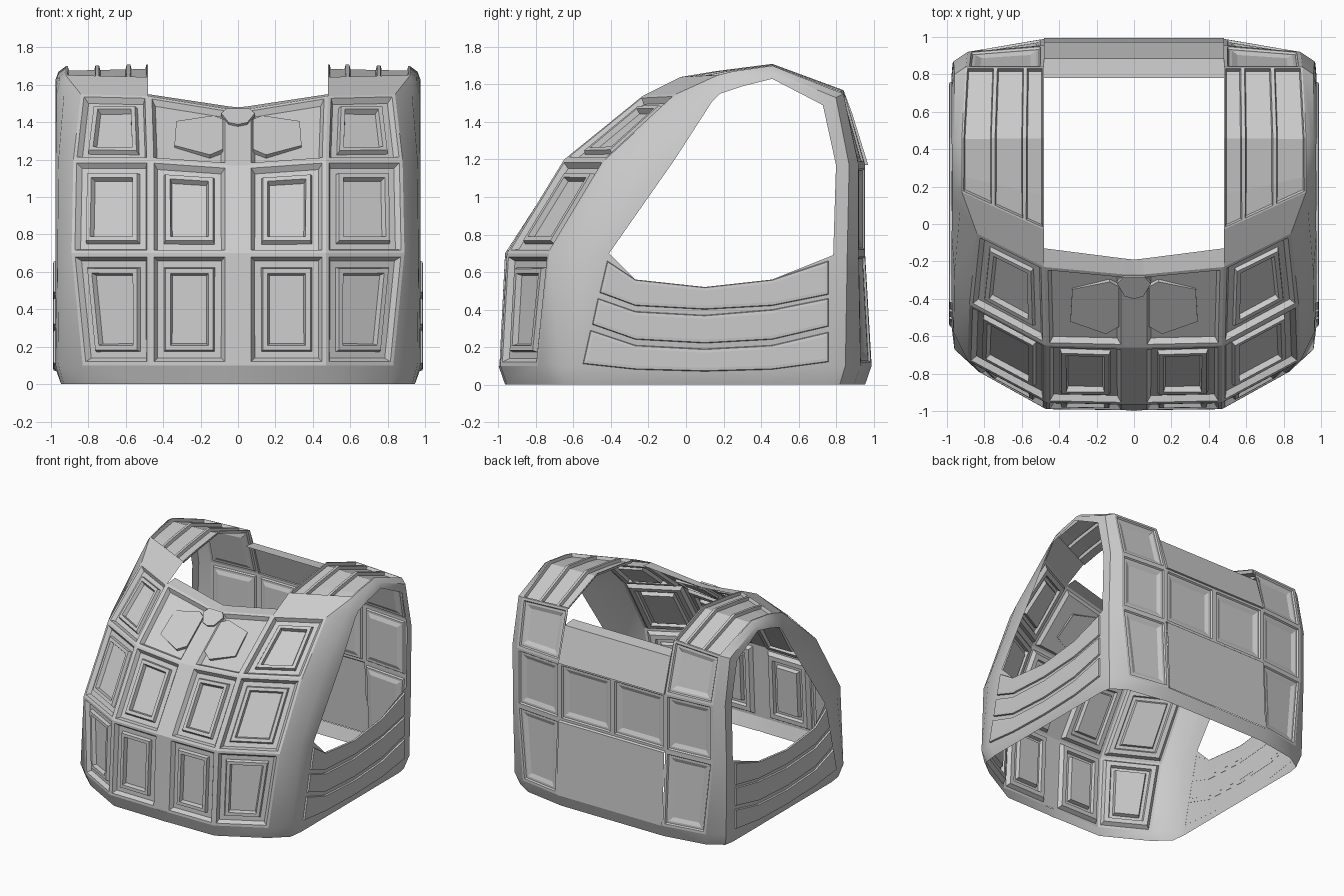
import bpy, bmesh
from mathutils import Vector as V

if "Cube" in bpy.data.objects:
    bpy.data.objects.remove(bpy.data.objects["Cube"])

CENTRE = V((0, 0.05, 0.7))


def vs(pts):
    return [V(p) for p in pts]


def finish(bm, name, smooth=None):
    """Turn a half mesh into a mirrored object."""
    me = bpy.data.meshes.new(name)
    bmesh.ops.remove_doubles(bm, verts=bm.verts, dist=0.0005)
    bm.to_mesh(me)
    bm.free()
    ob = bpy.data.objects.new(name, me)
    bpy.context.collection.objects.link(ob)
    m = ob.modifiers.new("mirror", 'MIRROR')
    m.use_clip = True
    if smooth:
        bpy.ops.object.select_all(action='DESELECT')
        ob.select_set(True)
        bpy.context.view_layer.objects.active = ob
        bpy.ops.object.shade_smooth_by_angle(angle=smooth)
    return ob


def loft(bm, *rows):
    """Quads between polylines of equal length, facing away from the centre."""
    for a, b in zip(rows, rows[1:]):
        for i in range(len(a) - 1):
            q = vs([a[i], a[i + 1], b[i + 1], b[i]])
            n = (q[2] - q[0]).cross(q[3] - q[1])
            if n.dot(sum(q, V()) / 4 - CENTRE) < 0:
                q.reverse()
            bm.faces.new([bm.verts.new(p) for p in q])


def panel(bm, L, R, steps):
    """Strip between two rails with nested (inset, height) rings."""
    L, R = vs(L), vs(R)
    n = len(L)

    def normal(i):
        j, k = max(i - 1, 0), min(i + 1, n - 1)
        return (R[i] - L[i]).cross(L[k] + R[k] - L[j] - R[j]).normalized()

    mid = sum(L + R, V()) / (2 * n)
    if sum((normal(i) for i in range(n)), V()).dot(mid - CENTRE) < 0:
        L, R = R, L
    prev = None
    for d, h in steps:
        sides = []
        for P, Q in ((L, R), (R, L)):
            side = []
            for i in range(n):
                p = P[i] + (Q[i] - P[i]).normalized() * d + normal(i) * h
                if i == 0:
                    p += (P[1] - P[0]).normalized() * d
                if i == n - 1:
                    p += (P[-2] - P[-1]).normalized() * d
                side.append(bm.verts.new(p))
            sides.append(side)
        ring = sides[0] + sides[1][::-1]
        if prev:
            for k in range(2 * n):
                j = (k + 1) % (2 * n)
                bm.faces.new((prev[k], ring[k], ring[j], prev[j]))
        prev = ring
    l, r = sides
    for i in range(n - 1):
        bm.faces.new((l[i], r[i], r[i + 1], l[i + 1]))


def lerp(A, B, t):
    return [V(a).lerp(V(b), t) for a, b in zip(A, B)]


# Rails running up the front, over the shoulder and down the back
front_mid = [(.05, -.995, .1), (.05, -.965, .7), (.05, -.66, 1.17), (.05, -.27, 1.47)]
front_in = [(.47, -.99, .1), (.47, -.955, .7), (.47, -.65, 1.2), (.48, -.23, 1.54)]
front_out = [(.83, -.79, .1), (.89, -.73, .7), (.88, -.43, 1.2), (.84, -.05, 1.55)]
strap_in = [(.48, -.03, 1.64), (.48, .15, 1.67), (.48, .46, 1.71), (.48, .84, 1.57)]
strap_out = [(.92, .17, 1.65), (.92, .25, 1.67), (.92, .46, 1.70), (.9, .84, 1.55)]
back_in = [strap_in[-1], (.48, .955, 1.17), (.48, .955, .7), (.48, .99, .1)]
back_out = [strap_out[-1], (.89, .92, 1.17), (.89, .92, .7), (.83, .93, .1)]
corner = [(.96, -.67, .1), (.965, -.58, .7), (.96, -.26, 1.2), (.93, .08, 1.56),
          (.955, .2, 1.61), (.957, .3, 1.64), (.96, .46, 1.67), (.96, .8, 1.53),
          (.965, .87, 1.17), (.97, .86, .7), (.96, .85, .1)]
arm_hole = [(.975, -.55, .1), (.975, -.41, .7), (.975, -.06, 1.2), (.97, .14, 1.51),
            (.97, .18, 1.55), (.972, .3, 1.59), (.975, .46, 1.63), (.975, .73, 1.49),
            (.975, .8, 1.17), (.975, .785, .69), (.975, .77, .1)]

# Rounded shell: arm surround, sides, hem
bm = bmesh.new()
edge = front_out + strap_out + back_out[1:]
loft(bm, edge, corner, arm_hole)
low = [arm_hole[0], (.975, -.27, .08), (.975, .1, .08), (.975, .46, .08), arm_hole[-1]]
high = [arm_hole[1], (.975, -.27, .56), (.975, .1, .52), (.975, .46, .56), arm_hole[-2]]
loft(bm, low, high)
hem = ([(0, -1, .1), front_mid[0], front_in[0], front_out[0], corner[0]] + low
       + [corner[-1], back_out[-1], back_in[-1], (0, .99, .1)])
loft(bm, hem, [(x * .97, y * .965, 0) for x, y, z in hem])
finish(bm, "shell", 0.7)

# Neck rims and the strip ahead of the shoulder straps
bm = bmesh.new()
loft(bm, [(0, -.275, 1.465), front_mid[3], front_in[3]],
     [(0, -.19, 1.48), (.05, -.185, 1.485), (.48, -.13, 1.55)])
loft(bm, [front_in[3], front_out[3]], [strap_in[0], strap_out[0]])
loft(bm, [(0, .885, 1.45), (.48, .885, 1.45)], [(0, .78, 1.46), (.48, .78, 1.46)])
finish(bm, "neck_rim")

# Front: stepped cells with a flat centre bar
FRAME = [(0, 0), (.02, 0), (.04, -.03), (.075, -.03), (.083, -.005), (.108, -.005), (.118, -.035)]
bm = bmesh.new()
for L, R in ((front_mid, front_in), (front_in, front_out)):
    for r in range(3):
        chest = r == 2 and L is front_mid
        panel(bm, L[r:r + 2], R[r:r + 2], FRAME[:3] if chest else FRAME)
loft(bm, [(0, y, z) for x, y, z in front_mid], front_mid)
finish(bm, "front_panels")

# Chest wings and centre knob, laid on the sloping upper front
bm = bmesh.new()


def plate(outline, base, top):
    n = V((0, -.66, .75))
    pts = [V((x, -.645 + (z - 1.19) * 1.33, z)) for x, z in outline]
    a = [bm.verts.new(p + n * base) for p in pts]
    b = [bm.verts.new(p + n * top) for p in pts]
    bm.faces.new(b)
    for i in range(len(pts)):
        j = (i + 1) % len(pts)
        bm.faces.new((a[i], a[j], b[j], b[i]))


plate([(.08, 1.26), (.15, 1.23), (.34, 1.28), (.33, 1.41), (.13, 1.44), (.08, 1.42)], -.035, -.005)
plate([(0, 1.38), (.05, 1.39), (.09, 1.44), (.06, 1.465), (0, 1.465)], -.01, .012)
finish(bm, "chest_wings")

# Shoulder straps: recessed slats between thin ridges
bm = bmesh.new()
cuts = (0, .24, .62, 1)
for s, t in zip(cuts, cuts[1:]):
    panel(bm, lerp(strap_in, strap_out, s), lerp(strap_in, strap_out, t),
          [(0, 0), (.01, 0), (.016, -.025)])
finish(bm, "shoulder_straps")

# Back: side columns, centre pair and plain plates
CELL = [(0, 0), (.02, 0), (.028, -.012), (.045, -.012), (.075, -.025)]
bm = bmesh.new()
for r in range(3):
    panel(bm, back_in[r:r + 2], back_out[r:r + 2], CELL)
back_mid = [(0, y, z) for x, y, z in back_in]
panel(bm, back_mid[1:3], back_in[1:3], CELL)
finish(bm, "back_panels")
bm = bmesh.new()
loft(bm, [(0, .885, 1.45), (.48, .885, 1.45)], [(0, .972, 1.17), (.48, .972, 1.17)],
     [(0, .955, 1.17), (.48, .955, 1.17)])
loft(bm, [(0, .955, .7), (.48, .955, .7)], [(0, .968, .69), (.48, .968, .69)],
     [(0, .995, .1), (.48, .995, .1)])
loft(bm, [(.48, .84, 1.57), (.48, .955, 1.17)], [(.48, .885, 1.45), (.48, .972, 1.17)])
finish(bm, "back_plates")

# Side bands: three raised curved slats under each arm hole
bm = bmesh.new()
ys = (-.27, .1, .46)
for y0, y1, lo, hi in (
        (-.55, -.51, (.11, .08, .07, .08, .12), (.29, .21, .19, .21, .28)),
        (-.50, -.47, (.32, .24, .22, .24, .31), (.46, .39, .37, .40, .46)),
        (-.46, -.42, (.49, .42, .40, .42, .48), (.66, .56, .52, .56, .66))):
    panel(bm, [(.977, y, z) for y, z in zip((y0, *ys, .76), lo)],
          [(.977, y, z) for y, z in zip((y1, *ys, .76), hi)],
          [(0, -.003), (.004, .010), (.02, .012)])
finish(bm, "side_bands")
